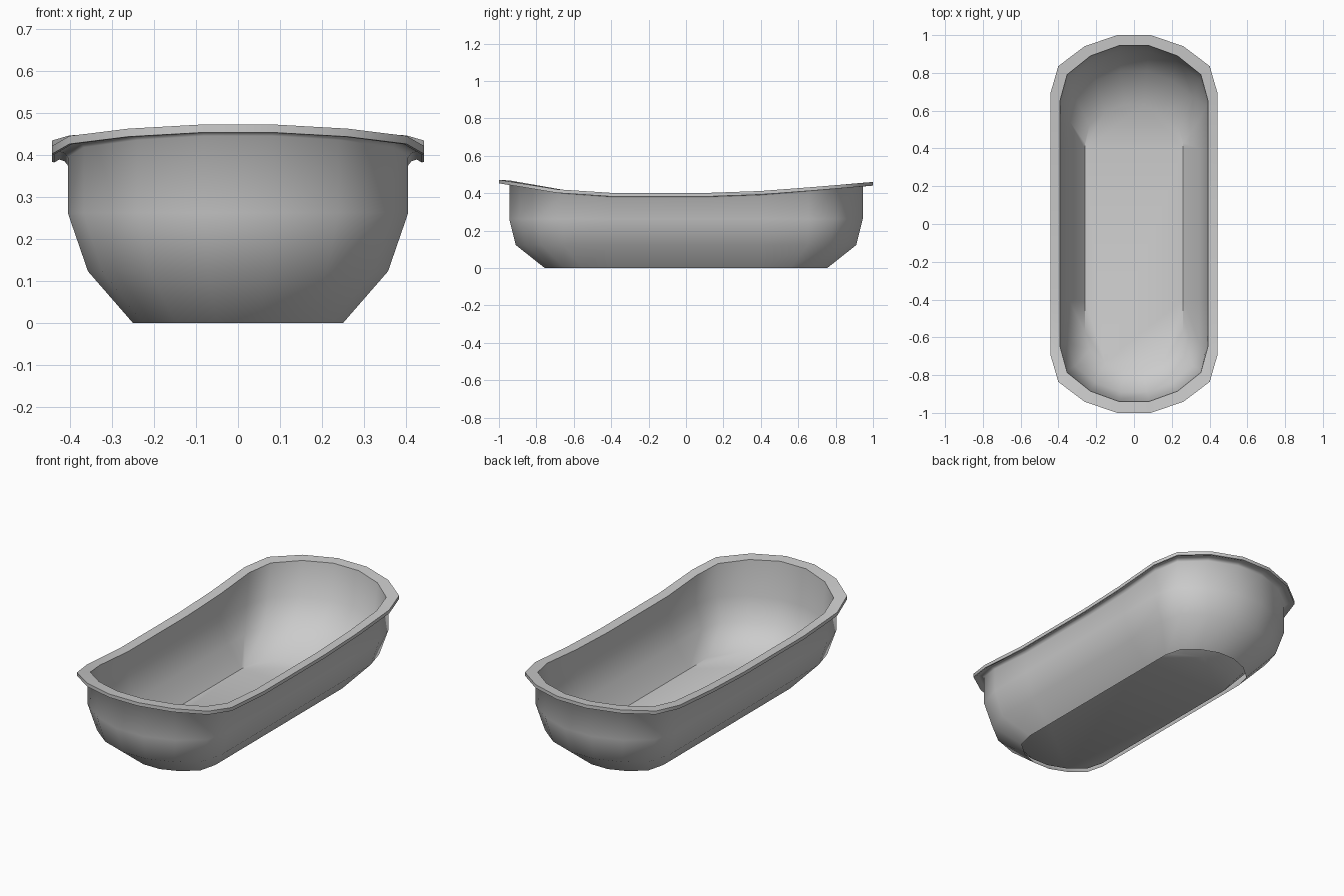
import bpy, bmesh, math

if "Cube" in bpy.data.objects:
    bpy.data.objects.remove(bpy.data.objects["Cube"])

# rim height along the length of the tub
RIM = [(-1, .472), (-.69, .421), (-.4, .402), (.12, .402), (.4, .412), (.69, .434), (1, .46)]
# rounded end outline: fraction of half width, fraction of corner depth
END = [(.2, 0), (.59, .19), (.905, .53), (1, 1)]


def rim_z(y):
    for (y0, z0), (y1, z1) in zip(RIM, RIM[1:]):
        if y <= y1:
            return z0 + (z1 - z0) * (y - y0) / (y1 - y0)
    return RIM[-1][1]


def outline(a, front, back, r):
    half = [(a * fx, front + r * fy) for fx, fy in END]
    half += [(a, -.4), (a, .12), (a, .4)]
    half += [(a * fx, back - r * fy) for fx, fy in reversed(END)]
    return half + [(-x, y) for x, y in reversed(half)]


RIM_Y = [y for x, y in outline(.443, -1, 1, .31)]

# half width, front y, back y, corner depth, height, height follows rim
RINGS = [
    (.25, -.755, .755, .20, 0, False),       # open foot edge
    (.357, -.91, .91, .26, .123, False),     # outer wall
    (.405, -.945, .945, .29, .262, False),
    (.405, -.945, .945, .29, -.027, True),
    (.413, -.955, .955, .29, -.017, True),   # curled lip
    (.425, -.975, .975, .30, -.013, True),
    (.437, -.993, .993, .31, -.020, True),
    (.443, -1, 1, .31, -.019, True),
    (.443, -1, 1, .31, 0, True),             # rim top
    (.391, -.94, .945, .29, -.004, True),
    (.386, -.925, .915, .29, .265, False),   # inner wall
    (.345, -.89, .81, .26, .14, False),
    (.26, -.77, .63, .20, .03, False),       # floor
]

bm = bmesh.new()
loops = []
for a, front, back, r, z, follow in RINGS:
    loops.append([bm.verts.new((x, y, z + (rim_z(ry) if follow else 0)))
                  for (x, y), ry in zip(outline(a, front, back, r), RIM_Y)])
for lo, hi in zip(loops, loops[1:]):
    n = len(lo)
    for i in range(n):
        j = (i + 1) % n
        bm.faces.new((lo[i], lo[j], hi[j], hi[i]))
bm.faces.new(loops[-1])

mesh = bpy.data.meshes.new("bathtub")
bm.to_mesh(mesh)
bm.free()
tub = bpy.data.objects.new("bathtub", mesh)
bpy.context.collection.objects.link(tub)
bpy.context.view_layer.objects.active = tub
tub.select_set(True)
bpy.ops.object.shade_smooth_by_angle(angle=math.radians(52))
